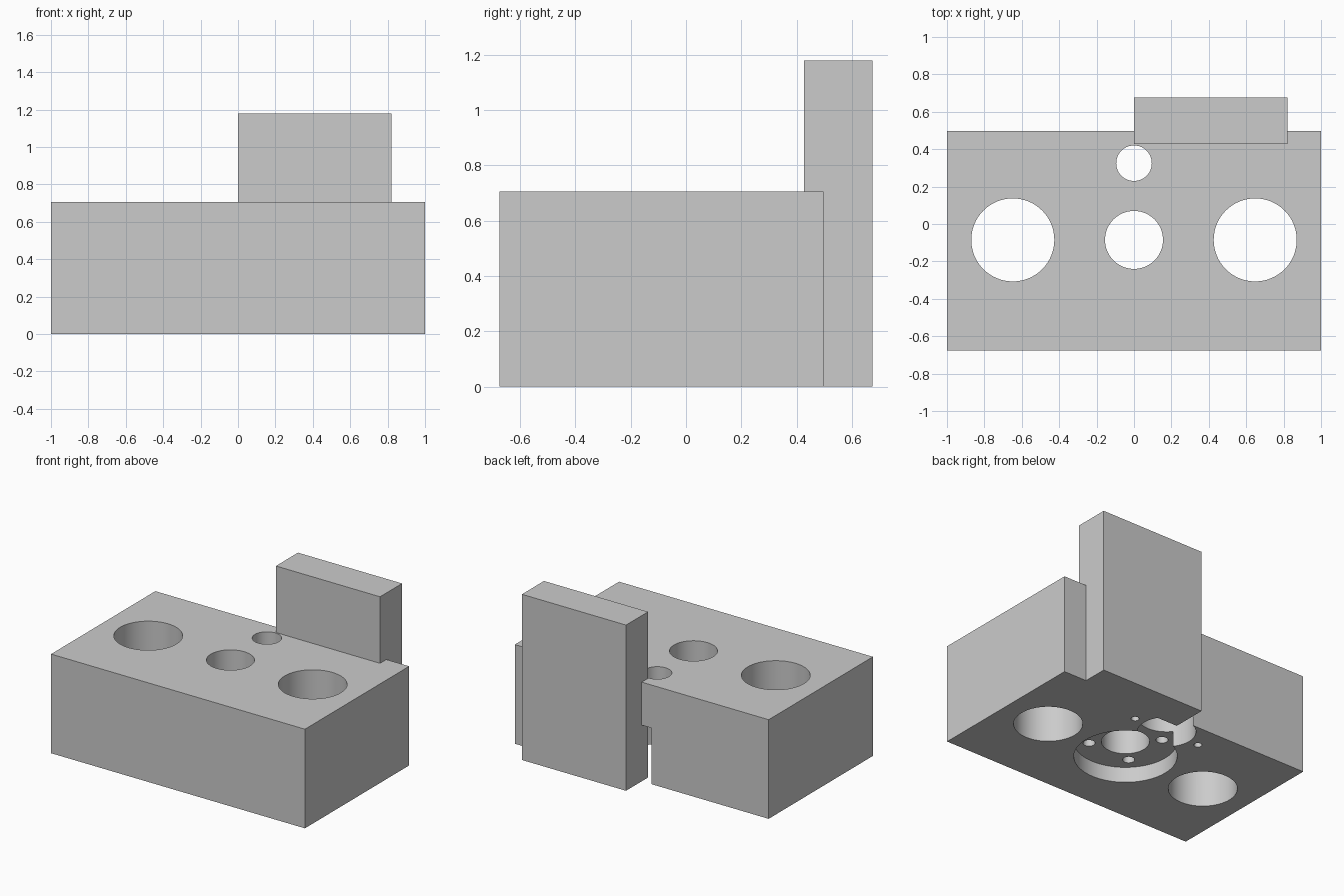
import bpy

if "Cube" in bpy.data.objects:
    bpy.data.objects.remove(bpy.data.objects["Cube"], do_unlink=True)

grey = bpy.data.materials.new("plain grey")
grey.use_nodes = True
grey.diffuse_color = (0.6, 0.6, 0.6, 1)
grey.node_tree.nodes["Principled BSDF"].inputs["Base Color"].default_value = (0.6, 0.6, 0.6, 1)

HEIGHT = 0.706      # block height
BORE_Y = -0.085     # line of the three main bores
PIN_Y = 0.325       # line of the pin bore and its side holes


def box(name, x0, x1, y0, y1, z1):
    """Box standing on the ground between the given limits."""
    bpy.ops.mesh.primitive_cube_add(size=1, location=((x0 + x1) / 2, (y0 + y1) / 2, z1 / 2))
    ob = bpy.context.object
    ob.name = name
    ob.scale = (x1 - x0, y1 - y0, z1)
    bpy.ops.object.transform_apply(location=True, rotation=False, scale=True)
    ob.data.materials.append(grey)
    return ob


def combine(target, tool, operation):
    """Apply a boolean and discard the tool object."""
    tool.hide_render = True
    mod = target.modifiers.new("combine", "BOOLEAN")
    mod.operation = operation
    mod.solver = "EXACT"
    mod.object = tool
    bpy.ops.object.select_all(action="DESELECT")
    bpy.context.view_layer.objects.active = target
    target.select_set(True)
    bpy.ops.object.modifier_apply(modifier=mod.name)
    bpy.data.objects.remove(tool, do_unlink=True)


def drill(target, x, y, radius, top):
    """Round hole from below the base up to the given height."""
    low = -0.1
    bpy.ops.mesh.primitive_cylinder_add(vertices=64, radius=radius, depth=top - low,
                                        location=(x, y, (top + low) / 2))
    cutter = bpy.context.object
    cutter.data.materials.append(grey)
    combine(target, cutter, "DIFFERENCE")


block = box("bored_block", -1, 1, -0.675, 0.498, HEIGHT)
through = HEIGHT + 0.1

# Main bores and the wide recess under the middle one
for x, radius in ((-0.648, 0.222), (0, 0.155), (0.648, 0.222)):
    drill(block, x, BORE_Y, radius, through)
drill(block, 0, BORE_Y, 0.332, 0.11)

# Four blind screw holes in the recess floor
for sx in (-1, 1):
    for sy in (-1, 1):
        drill(block, sx * 0.166, BORE_Y + sy * 0.166, 0.039, 0.3)

# Stepped pin bore with a small blind hole on each side
drill(block, 0, PIN_Y, 0.095, through)
drill(block, 0, PIN_Y, 0.189, 0.4)
for sx in (-1, 1):
    drill(block, sx * 0.263, PIN_Y, 0.026, 0.2)

# Upright plate set into the back
plate = box("back_plate", 0, 0.82, 0.427, 0.675, 1.18)
combine(block, plate, "UNION")

bpy.ops.object.shade_smooth_by_angle(angle=0.5)
